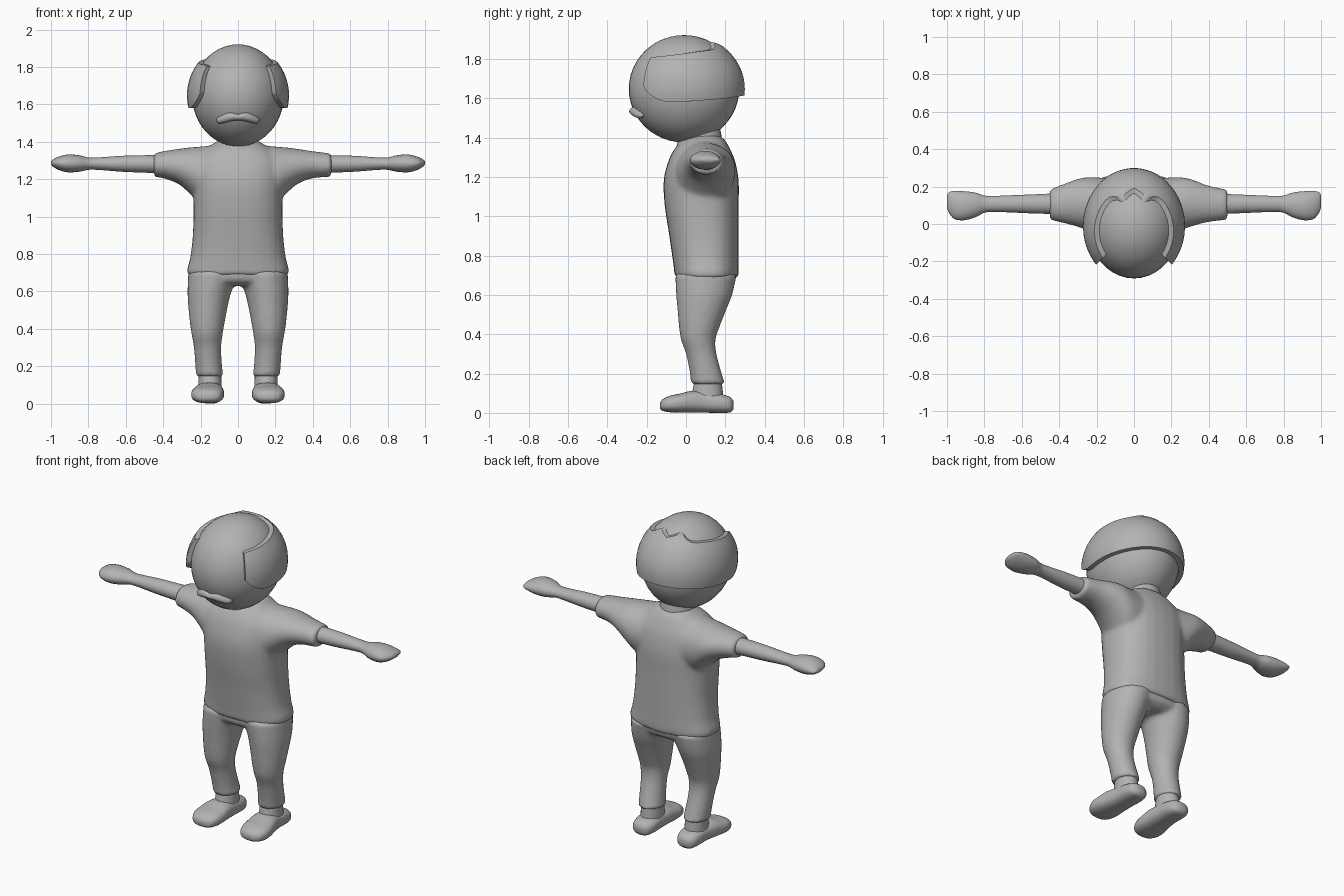
import bpy, bmesh, math
from mathutils import Vector

if "Cube" in bpy.data.objects:
    bpy.data.objects.remove(bpy.data.objects["Cube"])

grey = bpy.data.materials.new("plain grey")
grey.diffuse_color = (0.45, 0.45, 0.45, 1)
grey.use_nodes = True
grey.node_tree.nodes["Principled BSDF"].inputs["Base Color"].default_value = grey.diffuse_color


def smooth_rows(rows, steps):
    """Catmull-Rom interpolation between cross-section rows."""
    out = []
    for i in range(len(rows) - 1):
        quad = [rows[max(i - 1, 0)], rows[i], rows[i + 1], rows[min(i + 2, len(rows) - 1)]]
        for k in range(steps):
            t = k / steps
            out.append([0.5 * (2 * b + (c - a) * t + (2 * a - 5 * b + 4 * c - d) * t * t
                               + (3 * b - a - 3 * c + d) * t ** 3)
                        for a, b, c, d in zip(*quad)])
    out.append(list(rows[-1]))
    return out


def loft(bm, axis, rows, sign=1, power=2.0, steps=4, sides=28):
    """Skin rows of (position, low1, high1, low2, high2) along an axis."""
    rings = []
    for t, a0, a1, b0, b1 in smooth_rows(rows, steps):
        ring = []
        for k in range(sides):
            ang = 2 * math.pi * k / sides
            c, s = math.cos(ang), math.sin(ang)
            u = (a0 + a1) / 2 + (a1 - a0) / 2 * math.copysign(abs(c) ** (2 / power), c)
            v = (b0 + b1) / 2 + (b1 - b0) / 2 * math.copysign(abs(s) ** (2 / power), s)
            p = {'x': (t, u, v), 'y': (u, t, v), 'z': (u, v, t)}[axis]
            ring.append(bm.verts.new((p[0] * sign, p[1], p[2])))
        rings.append(ring)
    for r, q in zip(rings, rings[1:]):
        for k in range(sides):
            n = (k + 1) % sides
            bm.faces.new((r[k], r[n], q[n], q[k]))
    bm.faces.new(rings[0])
    bm.faces.new(rings[-1])


def finish(name, bm, blend=0, angle=50):
    bmesh.ops.recalc_face_normals(bm, faces=bm.faces)
    me = bpy.data.meshes.new(name)
    bm.to_mesh(me)
    bm.free()
    me.materials.append(grey)
    ob = bpy.data.objects.new(name, me)
    bpy.context.collection.objects.link(ob)
    if blend:  # fuse overlapping volumes into one soft skin
        rm = ob.modifiers.new("fuse", 'REMESH')
        rm.mode = 'VOXEL'
        rm.voxel_size = 0.012
        rm.use_smooth_shade = True
        sm = ob.modifiers.new("soften", 'SMOOTH')
        sm.factor = 0.5
        sm.iterations = blend
    else:
        bpy.ops.object.select_all(action='DESELECT')
        ob.select_set(True)
        bpy.context.view_layer.objects.active = ob
        bpy.ops.object.shade_smooth_by_angle(angle=math.radians(angle))
    return ob


# Shirt: torso plus two short sleeves of slightly different length
bm = bmesh.new()
loft(bm, 'z', [(.685, -.272, .272, -.058, .265), (.72, -.272, .272, -.06, .268),
               (.78, -.256, .256, -.068, .268), (.9, -.242, .242, -.085, .268),
               (1.05, -.238, .238, -.108, .268), (1.18, -.24, .24, -.114, .268),
               (1.28, -.24, .24, -.09, .25), (1.34, -.2, .2, -.06, .225),
               (1.385, -.14, .14, -.02, .2), (1.41, -.1, .1, .03, .17)], power=2.4)
for s, end in ((1, .5), (-1, .45)):
    loft(bm, 'x', [(.1, -.06, .24, 1.05, 1.385), (.2, -.05, .25, 1.07, 1.375),
                   (.26, -.03, .25, 1.125, 1.37), (.32, -.01, .235, 1.175, 1.362),
                   (.4, .01, .205, 1.205, 1.35), (end, .022, .185, 1.212, 1.338)], sign=s)
finish("shirt", bm, blend=8)

# Trousers: hips plus two legs
bm = bmesh.new()
loft(bm, 'z', [(.63, -.2, .2, 0, .2), (.66, -.255, .255, -.045, .245),
               (.72, -.262, .262, -.05, .255)], power=2.3)
for s in (1, -1):
    loft(bm, 'z', [(.145, .078, .225, .025, .2), (.2, .085, .228, .02, .182),
                   (.3, .09, .236, 0, .155), (.37, .082, .248, -.025, .15),
                   (.43, .072, .257, -.035, .168), (.52, .055, .266, -.043, .203),
                   (.6, .035, .27, -.05, .235), (.7, .0, .266, -.055, .258)], sign=s)
finish("trousers", bm, blend=4)

for s, side in ((1, "left"), (-1, "right")):
    # Bare forearm running into a mitten hand
    bm = bmesh.new()
    loft(bm, 'x', [(.4, .055, .165, 1.23, 1.33), (.5, .055, .16, 1.235, 1.328),
                   (.62, .06, .155, 1.24, 1.325), (.75, .065, .15, 1.25, 1.316),
                   (.8, .06, .152, 1.25, 1.316), (.85, .035, .168, 1.24, 1.328),
                   (.91, .02, .175, 1.237, 1.332), (.96, .027, .176, 1.25, 1.32),
                   (.99, .06, .17, 1.268, 1.305), (1.0, .09, .15, 1.28, 1.294)], sign=s)
    finish(side + "_arm", bm)

    # Ankle
    bm = bmesh.new()
    loft(bm, 'z', [(.06, .085, .215, .02, .19), (.1, .088, .212, .03, .188),
                   (.17, .09, .21, .045, .18)], sign=s)
    finish(side + "_ankle", bm)

    # Shoe
    bm = bmesh.new()
    loft(bm, 'y', [(-.132, .135, .19, .022, .05), (-.118, .1, .225, .01, .07),
                   (-.08, .08, .247, .003, .088), (-.03, .074, .249, .002, .098),
                   (.03, .076, .237, .002, .112), (.1, .08, .222, .001, .108),
                   (.18, .082, .218, 0, .095), (.225, .098, .205, .003, .08),
                   (.242, .128, .176, .02, .06)], sign=s, power=2.5)
    finish(side + "_shoe", bm)

# Neck
bm = bmesh.new()
loft(bm, 'z', [(1.3, -.11, .11, -.055, .16), (1.37, -.11, .11, -.045, .18),
               (1.41, -.1, .1, -.02, .18), (1.46, -.095, .095, -.02, .17)])
finish("neck", bm)

# Head
C, R = Vector((0, -.01, 1.648)), Vector((.245, .281, .273))
bm = bmesh.new()
bmesh.ops.create_uvsphere(bm, u_segments=40, v_segments=24, radius=1)
for v in bm.verts:
    v.co = Vector(a * b for a, b in zip(v.co, R)) + C
finish("head", bm)


def on_head(ang, z, grow):
    r = math.sqrt(max(0, 1 - ((z - C.z) / (R.z * 1.03)) ** 2))
    return Vector(((R.x + grow) * r * math.cos(ang), C.y + (R.y + grow) * r * math.sin(ang), z))


# Hair: thick band round the sides and back; rows are (angle, bottom, top)
half = [(-42, 1.66, 1.805), (-36, 1.625, 1.81), (-24, 1.59, 1.815), (-10, 1.58, 1.822),
        (20, 1.59, 1.838), (45, 1.6, 1.85), (62, 1.608, 1.882), (75, 1.612, 1.875), (90, 1.615, 1.862)]
cols = smooth_rows(half, 3)
cols += [(180 - a, b, t) for a, b, t in reversed(cols[:-1])]
bm = bmesh.new()
N = 8
loops = []
for a, b, t in cols:
    a = math.radians(a)
    zs = [b + (t - b) * k / N for k in range(N + 1)]
    outer = [on_head(a, z, .028) for z in zs]
    inner = [on_head(a, z, -.025) for z in reversed(zs)]
    loops.append([bm.verts.new(p) for p in outer + inner])
for r, q in zip(loops, loops[1:]):
    for k in range(len(r)):
        n = (k + 1) % len(r)
        bm.faces.new((r[k], r[n], q[n], q[k]))
bm.faces.new(loops[0])
bm.faces.new(loops[-1])
finish("hair", bm, angle=40)

# Moustache: drooping bar hugging the face
bm = bmesh.new()
side_rows = [(.116, -.235, -.215, 1.508, 1.522), (.1, -.256, -.21, 1.498, 1.535),
             (.06, -.28, -.22, 1.504, 1.556), (.03, -.288, -.23, 1.512, 1.557)]
loft(bm, 'x', [(-r[0],) + r[1:] for r in side_rows] + [(0, -.289, -.23, 1.514, 1.549)]
     + side_rows[::-1], sides=16)
finish("moustache", bm)
